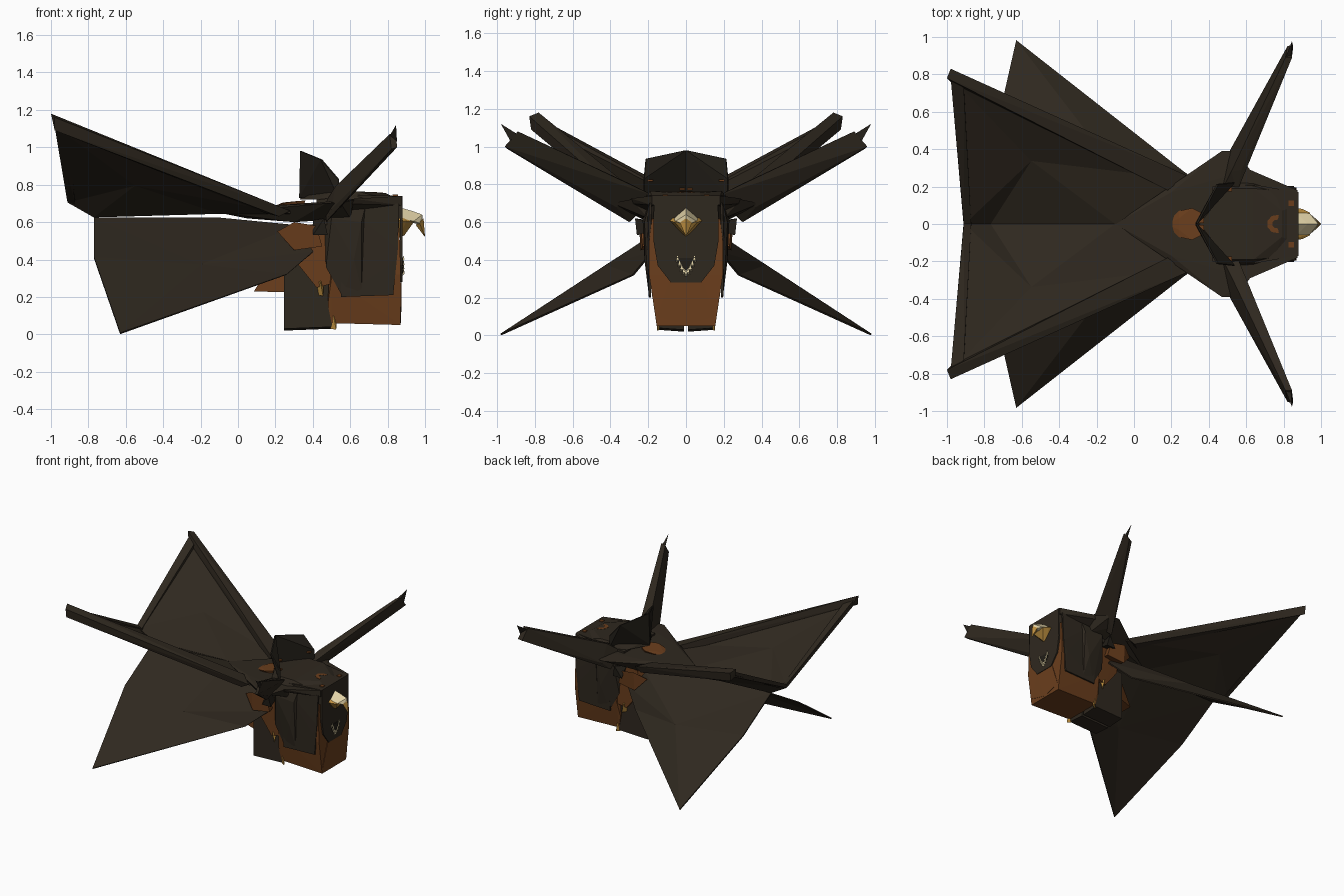
import bpy, bmesh, math
from mathutils import Vector


def material(name, rgb):
    m = bpy.data.materials.new(name)
    m.diffuse_color = (*rgb, 1)
    return m


DARK = material("dark_umber", (0.028, 0.021, 0.0135))
BLACK = material("near_black", (0.016, 0.013, 0.009))
BROWN = material("rust_brown", (0.145, 0.048, 0.012))
GOLD = material("gold", (0.50, 0.27, 0.05))
CREAM = material("cream", (0.75, 0.64, 0.38))


def finish(name, bm, mat):
    bmesh.ops.recalc_face_normals(bm, faces=bm.faces)
    me = bpy.data.meshes.new(name)
    bm.to_mesh(me)
    bm.free()
    me.materials.append(mat)
    ob = bpy.data.objects.new(name, me)
    bpy.context.collection.objects.link(ob)
    return ob


def add_hull(bm, pts):
    vs = [bm.verts.new(p) for p in pts]
    r = bmesh.ops.convex_hull(bm, input=vs)
    junk = [v for v in set(r["geom_interior"] + r["geom_unused"])
            if isinstance(v, bmesh.types.BMVert)]
    bmesh.ops.delete(bm, geom=junk, context='VERTS')


def flip(pts):
    return [(x, -y, z) for x, y, z in pts]


def solid(name, pts, mat):
    """One convex block symmetric across the centre plane."""
    bm = bmesh.new()
    add_hull(bm, pts + [p for p in flip(pts) if abs(p[1]) > 1e-5])
    return finish(name, bm, mat)


def pair(name, pts, mat):
    """A convex block on each side."""
    bm = bmesh.new()
    add_hull(bm, pts)
    add_hull(bm, flip(pts))
    return finish(name, bm, mat)


def plate(pts, off):
    o = Vector(off)
    return pts + [tuple(Vector(p) + o) for p in pts]


def membrane(name, rim, centre, mat, thick):
    """A bent sheet on each side, fanned about a centre point."""
    bm = bmesh.new()
    for ring, c in ((rim, centre), (flip(rim), flip([centre])[0])):
        vs = [bm.verts.new(p) for p in ring]
        m = bm.verts.new(c)
        for a, b in zip(vs, vs[1:] + vs[:1]):
            bm.faces.new((a, b, m))
    ob = finish(name, bm, mat)
    mod = ob.modifiers.new("thickness", 'SOLIDIFY')
    mod.thickness = thick
    mod.offset = 0
    return ob


# upper wings: sunken sheet framed by a leading beam and a trailing rim
membrane("upper_wing", [(0.28, 0.24, 0.65), (-0.1, 0, 0.65), (-0.77, 0, 0.63),
                        (-0.91, 0, 0.71), (-0.98, 0.79, 1.12)],
         (-0.55, 0.34, 0.80), DARK, 0.012)
pair("upper_wing_beam", [(0.18, 0.18, 0.69), (0.28, 0.26, 0.66), (0.22, 0.27, 0.63),
                         (0.14, 0.20, 0.65), (-1, 0.78, 1.18), (-0.98, 0.83, 1.16),
                         (-0.98, 0.82, 1.09), (-0.98, 0.76, 1.11)], DARK)
pair("upper_wing_rim", plate([(-0.98, 0.79, 1.13), (-0.91, 0.01, 0.71),
                              (-0.87, 0.01, 0.69), (-0.91, 0.74, 1.09)],
                             (0, -0.012, 0.022)), DARK)

# lower wings, drooping and slightly arched
membrane("lower_wing", [(0.32, 0.1, 0.58), (-0.1, 0, 0.62), (-0.77, 0, 0.62),
                        (-0.77, 0.36, 0.41), (-0.63, 0.98, 0.005),
                        (0.26, 0.28, 0.32), (0.4, 0.18, 0.44)],
         (-0.2, 0.42, 0.37), DARK, 0.01)

# slim front fins with pointed tips
pair("front_fin", [(0.47, 0.18, 0.71), (0.55, 0.17, 0.74), (0.47, 0.30, 0.60),
                   (0.575, 0.29, 0.80), (0.52, 0.28, 0.79), (0.55, 0.37, 0.68),
                   (0.50, 0.37, 0.67), (0.81, 0.89, 1.07), (0.845, 0.89, 1.08),
                   (0.85, 0.96, 1.00), (0.82, 0.95, 0.99)], DARK)
pair("fin_tip", [(0.81, 0.89, 1.06), (0.84, 0.9, 1.07), (0.85, 0.93, 1.03),
                 (0.845, 0.98, 1.12)], BLACK)

# back deck joining the wings and head, and the flared brow in front of it
solid("back_deck", [(-0.1, 0, 0.65), (0.2, 0.17, 0.69), (0.47, 0.39, 0.70),
                    (0.55, 0.39, 0.70), (0.62, 0.29, 0.72), (0.3, 0.2, 0.60),
                    (0.5, 0.3, 0.65), (0.6, 0.2, 0.62), (0.05, 0, 0.62)], DARK)
solid("brow_flare", [(0.5, 0.32, 0.70), (0.62, 0.29, 0.725), (0.875, 0.18, 0.74),
                     (0.875, 0.18, 0.69), (0.55, 0.22, 0.66)], DARK)

# head: dark skull with a rounded cap over a brown lower block
solid("skull", [(0.42, 0.2, 0.72), (0.65, 0.21, 0.745), (0.87, 0.17, 0.74),
                (0.87, 0.17, 0.62), (0.6, 0.2, 0.6), (0.42, 0.2, 0.58)], DARK)
solid("cap", [(0.33, 0, 0.72), (0.42, 0.16, 0.72), (0.5, 0.22, 0.72),
              (0.64, 0.22, 0.72), (0.75, 0.18, 0.735), (0.82, 0.08, 0.74),
              (0.35, 0, 0.76), (0.5, 0.19, 0.765), (0.64, 0.19, 0.765),
              (0.79, 0.07, 0.755)], DARK)
solid("jaw", [(0.50, 0.19, 0.62), (0.86, 0.18, 0.62), (0.865, 0.195, 0.5),
              (0.87, 0.195, 0.32), (0.50, 0.19, 0.3), (0.48, 0.16, 0.16),
              (0.5, 0.15, 0.06), (0.87, 0.165, 0.2), (0.87, 0.155, 0.05)], BROWN)
solid("chin_band", [(0.5, 0.14, 0.12), (0.872, 0.15, 0.10), (0.872, 0, 0.06),
                    (0.875, 0.09, 0.28), (0.5, 0.1, 0.1)], BROWN)
pair("cheek_plate", plate([(0.56, 0.192, 0.7), (0.86, 0.182, 0.7), (0.855, 0.19, 0.46),
                           (0.82, 0.19, 0.38), (0.83, 0.185, 0.21), (0.55, 0.185, 0.2)],
                          (0, 0.012, 0)), DARK)
pair("side_flap", [(0.46, 0.18, 0.68), (0.68, 0.2, 0.68), (0.66, 0.22, 0.6),
                   (0.62, 0.22, 0.4), (0.66, 0.2, 0.24), (0.56, 0.19, 0.2),
                   (0.47, 0.19, 0.36), (0.5, 0.23, 0.62)], DARK)
solid("face_panel", plate([(0.865, 0.17, 0.74), (0.865, 0.172, 0.5),
                           (0.865, 0.15, 0.37), (0.865, 0.08, 0.28)],
                          (0.014, 0, 0)), DARK)

# crest: a thin cupped fan standing behind the cap
pair("crest", plate([(0.34, 0, 0.98), (0.45, 0.21, 0.935), (0.54, 0.22, 0.83),
                     (0.54, 0.22, 0.74), (0.335, 0, 0.73)], (-0.008, 0.004, 0)), BLACK)

# beak: cream ridge over a wider gold underside with a hooked gold tip
solid("beak", [(0.86, 0, 0.68), (0.86, 0.07, 0.62), (0.94, 0.055, 0.605),
               (0.93, 0, 0.66), (0.985, 0, 0.64), (0.99, 0, 0.58),
               (0.97, 0.03, 0.595)], CREAM)
solid("beak_underside", [(0.86, 0.088, 0.61), (0.90, 0.08, 0.605), (0.86, 0, 0.515),
                         (0.89, 0, 0.53), (0.94, 0.06, 0.60), (0.86, 0.07, 0.63)], GOLD)
solid("beak_tip", [(0.992, 0, 0.62), (0.97, 0.032, 0.597), (0.95, 0, 0.585),
                   (1.0, 0, 0.52)], GOLD)

# small mouth with a curved row of teeth
solid("mouth", plate([(0.878, 0.045, 0.41), (0.878, 0.045, 0.37),
                      (0.878, 0.01, 0.325)], (0.006, 0, 0)), BLACK)
bm = bmesh.new()
for i in range(9):
    t = -1 + i / 4
    y, z = 0.045 * t, 0.315 + 0.075 * abs(t) ** 1.6
    add_hull(bm, [(0.88, y - 0.009, z), (0.88, y + 0.009, z), (0.89, y - 0.007, z + 0.01),
                  (0.89, y + 0.007, z + 0.01), (0.885, y, z + 0.036)])
finish("teeth", bm, CREAM)

# twin lower body blocks and the brown torso between the wings
pair("lower_body", [(0.245, 0.01, 0.02), (0.245, 0.15, 0.03), (0.5, 0.15, 0.04),
                    (0.5, 0.01, 0.03), (0.53, 0.15, 0.25), (0.5, 0.15, 0.45),
                    (0.245, 0.15, 0.42), (0.245, 0.01, 0.45), (0.5, 0.01, 0.45)], DARK)
solid("torso", [(0.22, 0.08, 0.55), (0.32, 0.17, 0.58), (0.5, 0.19, 0.6),
                (0.5, 0.18, 0.27), (0.42, 0.17, 0.25), (0.3, 0.16, 0.40)], BROWN)
pair("wing_socket", [(0.21, 0.2, 0.55), (0.3, 0.25, 0.60), (0.42, 0.24, 0.58),
                     (0.45, 0.23, 0.47), (0.3, 0.24, 0.45), (0.3, 0.1, 0.5),
                     (0.42, 0.1, 0.5)], BROWN)
pair("fin_joint", [(0.4, 0.2, 0.61), (0.46, 0.27, 0.62), (0.48, 0.26, 0.53),
                   (0.4, 0.26, 0.53), (0.45, 0.1, 0.58)], BLACK)
solid("tail_block", [(0.085, 0.06, 0.23), (0.25, 0.12, 0.225), (0.26, 0.12, 0.4),
                     (0.18, 0.08, 0.38)], BROWN)
solid("neck_ridge", [(0.17, 0, 0.675), (0.24, 0.03, 0.705), (0.24, 0.07, 0.70),
                     (0.31, 0.085, 0.712), (0.36, 0.06, 0.716), (0.34, 0.05, 0.64)], BROWN)

# gold claws tucked against the sides and under the jaw
for nm, x, z, y in (("side_claw", 0.44, 0.25, 0.185), ("foot_claw", 0.51, 0.07, 0.158)):
    pair(nm, [(x - 0.025, 0.14, z + 0.04), (x + 0.02, 0.14, z + 0.05),
              (x, y, z + 0.03), (x + 0.015, y - 0.005, z - 0.045),
              (x - 0.015, 0.14, z - 0.04)], GOLD)

# painted brow marks: a curved band, front squares and spots on the crest
bm = bmesh.new()
for i in range(5):
    a, b = (math.radians(80 + 40 * (i + k)) for k in (0, 1))
    ring = [(0.765 + 1.1 * r * math.cos(q), r * math.sin(q))
            for q in (a, b) for r in (0.024, 0.05)]
    add_hull(bm, [(x, y, 0.762 - 0.07 * (x - 0.64) + h)
                  for x, y in ring for h in (-0.004, 0.005)])
for s in (1, -1):
    for x, y, z in ((0.84, 0.11, 0.741), (0.36, 0.02, 0.775), (0.51, 0.19, 0.82)):
        add_hull(bm, [(x + i * 0.015, s * (y + j * 0.015), z + k * 0.012)
                      for i in (-1, 1) for j in (-1, 1) for k in (-0.5, 0.5)])
finish("brow_marks", bm, BROWN)
